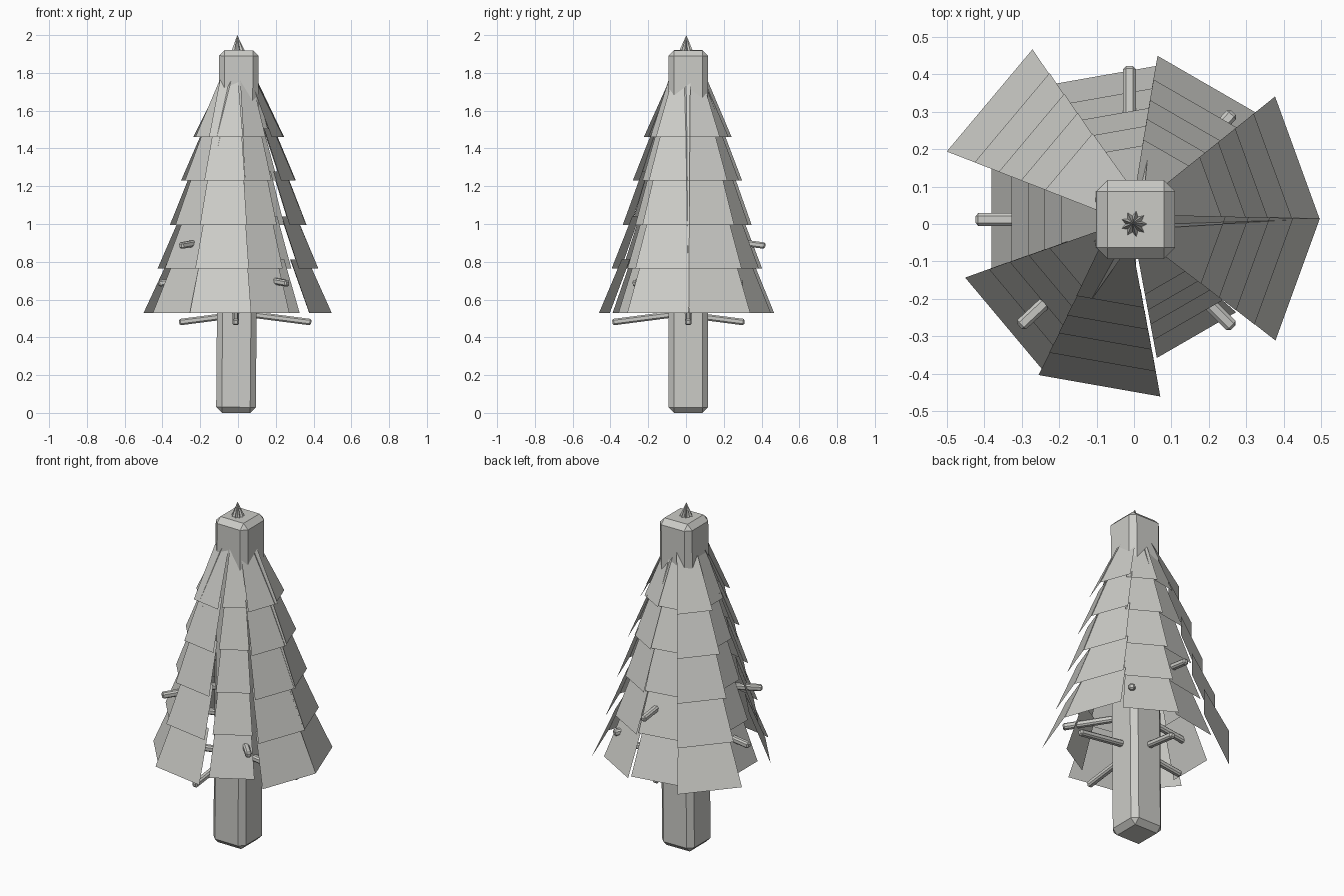
import bpy, bmesh
from math import radians, sin, cos, pi
from mathutils import Vector

cube = bpy.data.objects.get("Cube")
if cube:
    bpy.data.objects.remove(cube)

grey = bpy.data.materials.new("pale warm grey")
grey.use_nodes = True
colour = (0.6, 0.6, 0.57, 1)
grey.diffuse_color = colour
grey.node_tree.nodes["Principled BSDF"].inputs["Base Color"].default_value = colour


def finish(name, bm):
    mesh = bpy.data.meshes.new(name)
    bm.to_mesh(mesh)
    bm.free()
    mesh.materials.append(grey)
    obj = bpy.data.objects.new(name, mesh)
    bpy.context.collection.objects.link(obj)
    return obj


def beam(name, start, end, width, chamfer):
    """Square bar with chamfered edges between two points."""
    start, end = Vector(start), Vector(end)
    axis = end - start
    bm = bmesh.new()
    bmesh.ops.create_cube(bm, size=1)
    bmesh.ops.scale(bm, vec=(width, width, axis.length), verts=bm.verts)
    bmesh.ops.bevel(bm, geom=bm.edges[:], offset=chamfer, segments=1, affect='EDGES')
    obj = finish(name, bm)
    obj.location = (start + end) / 2
    if axis.xy.length > 0.05:
        obj.rotation_euler = axis.to_track_quat('Z', 'Y').to_euler()
    return obj


# Trunk: tall chamfered post, leaning very slightly to its left
trunk = beam("trunk", (0, 0.012, 0), (0, 0.012, 1.92), 0.21, 0.03)
trunk.location.x = -0.003
trunk.rotation_euler.y = 0.008

# Foliage strips: separate flat tiers, each tucked up under the one above
TIER_Z = (0.53, 0.765, 0.995, 1.23, 1.46, 1.77)
TIER_OUT = (1, 0.822, 0.667, 0.525, 0.37, 0)
TOP_RADIUS = 0.083
TUCK = 1.2


def foliage_strip(name, angle, reach, half_width, foot_shift, top_shift):
    a = radians(angle)
    outward = Vector((cos(a), sin(a), 0))
    side = Vector((-sin(a), cos(a), 0))
    top_half = half_width * 0.29

    def edge(out, z, inset=0):
        """Middle point and half width of the strip at one height."""
        r = TOP_RADIUS + out * (reach - TOP_RADIUS) - inset
        shift = top_shift + (foot_shift - top_shift) * out
        middle = outward * r + side * shift + Vector((0, 0, z))
        return middle, top_half + (half_width - top_half) * out - inset * 0.35

    bm = bmesh.new()
    for i in range(5):
        last = i == 4
        low, low_half = edge(TIER_OUT[i], TIER_Z[i])
        high, high_half = edge(TIER_OUT[i + 1], TIER_Z[i + 1],
                               0 if last else 0.07 * reach)
        if not last:
            high = low.lerp(high, TUCK)
            high_half = low_half + (high_half - low_half) * TUCK
        bm.faces.new([bm.verts.new(p) for p in (
            low - side * low_half, low + side * low_half,
            high + side * high_half, high - side * high_half)])
    finish(name, bm)


# Reach, half width, sideways shift at foot and top, every 40 degrees
strips = [(0.47, 0.173, 0.018, 0.01), (0.42, 0.152, 0.018, 0),
          (0.405, 0.146, 0.012, 0), (0.507, 0.178, -0.005, -0.022),
          (0.38, 0.138, -0.015, 0), (0.437, 0.16, -0.02, 0),
          (0.441, 0.165, -0.016, -0.033), (0.34, 0.122, -0.004, 0),
          (0.461, 0.173, 0.01, 0.005)]
for i, strip in enumerate(strips):
    foliage_strip(f"foliage_strip_{i + 1}", 20 + 40 * i, *strip)

# Branch stubs: direction, length and tip height, drooping outward
stubs = [(0, 0.4, 0.48), (90, 0.31, 0.48), (180, 0.3, 0.48), (270, 0.39, 0.48),
         (180, 0.41, 0.685), (-45, 0.39, 0.685), (47, 0.405, 0.685),
         (90, 0.42, 0.885), (-137, 0.4, 0.885)]
for i, (angle, reach, z) in enumerate(stubs):
    a = radians(angle)
    d = Vector((cos(a), sin(a), 0))
    centre = Vector((-0.012, 0.012 if angle in (0, 180) else 0, 0))
    inner = centre + d * 0.06 + Vector((0, 0, z + (reach - 0.06) * 0.13))
    beam(f"branch_stub_{i + 1}", inner, centre + d * reach + Vector((0, 0, z)), 0.034, 0.008)

# Top spike: small star-shaped cone of folded leaves
bm = bmesh.new()
tip = bm.verts.new((-0.004, 0.002, 2.0))
ring = []
for i in range(18):
    r = 0.037 if i % 2 == 0 else 0.023
    ring.append(bm.verts.new((r * cos(i * pi / 9), r * sin(i * pi / 9), 1.915)))
for i in range(18):
    bm.faces.new((ring[i], ring[(i + 1) % 18], tip))
finish("top_spike", bm)
